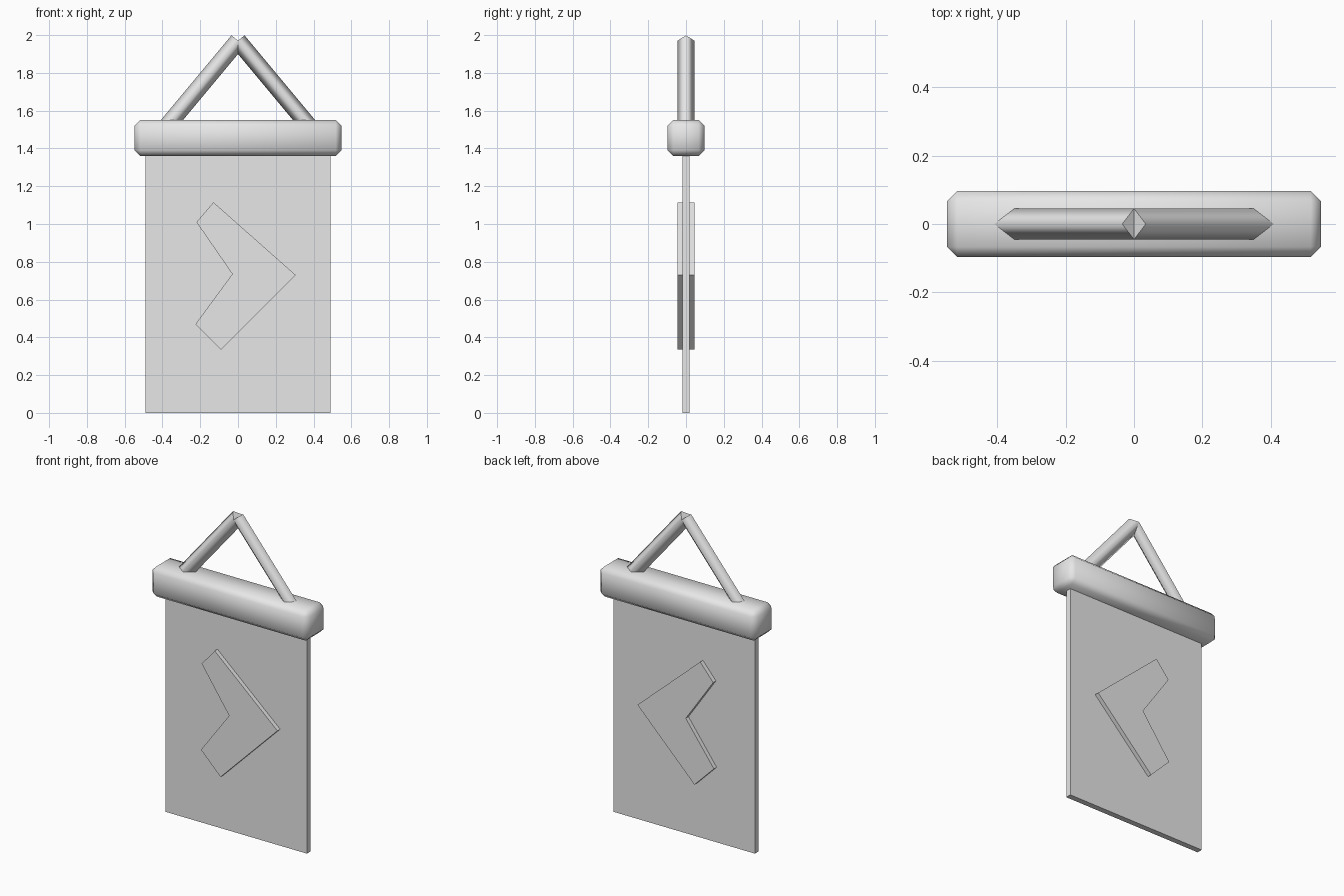
import bpy
import bmesh
from mathutils import Vector

cube = bpy.data.objects.get("Cube")
if cube:
    bpy.data.objects.remove(cube, do_unlink=True)

grey = bpy.data.materials.new("plain grey")
grey.use_nodes = True
grey.diffuse_color = (0.8, 0.8, 0.8, 1)
grey.node_tree.nodes["Principled BSDF"].inputs["Base Color"].default_value = grey.diffuse_color


def finish(name, bm):
    """Turn a bmesh into a named object in the grey material."""
    bmesh.ops.recalc_face_normals(bm, faces=bm.faces)
    mesh = bpy.data.meshes.new(name)
    bm.to_mesh(mesh)
    bm.free()
    mesh.materials.append(grey)
    obj = bpy.data.objects.new(name, mesh)
    bpy.context.collection.objects.link(obj)
    return obj


def slab(name, outline, half_depth):
    """Extrude an x-z outline equally to the front and back."""
    bm = bmesh.new()
    face = bm.faces.new([bm.verts.new((x, -half_depth, z)) for x, z in outline])
    extruded = bmesh.ops.extrude_face_region(bm, geom=[face])["geom"]
    moved = [v for v in extruded if isinstance(v, bmesh.types.BMVert)]
    bmesh.ops.translate(bm, verts=moved, vec=(0, 2 * half_depth, 0))
    return finish(name, bm)


def rod(name, start, end, radius):
    """Four-sided rod with a diamond section, smooth sides and flat ends."""
    start, end = Vector(start), Vector(end)
    across = Vector((0, 1, 0))
    up = (end - start).normalized().cross(across)
    corners = [across * radius, up * radius, -across * radius, -up * radius]
    bm = bmesh.new()
    rings = [[bm.verts.new(p + c) for c in corners] for p in (start, end)]
    for ring in rings:
        cap = bm.faces.new(ring)
        for edge in cap.edges:
            edge.smooth = False
    for i in range(4):
        j = (i + 1) % 4
        side = bm.faces.new((rings[0][i], rings[0][j], rings[1][j], rings[1][i]))
        side.smooth = True
    return finish(name, bm)


# Hanging cloth panel, reaching up into the bar
slab("cloth_panel", [(-0.49, 0), (0.49, 0), (0.49, 1.42), (-0.49, 1.42)], 0.018)

# Raised arrow emblem passing through the cloth
slab("arrow_emblem", [(-0.13, 1.115), (0.305, 0.73), (-0.09, 0.335),
                      (-0.225, 0.47), (-0.03, 0.735), (-0.22, 1.01)], 0.045)

# Chamfered, softly shaded top bar
bar = slab("top_bar", [(-0.547, 1.36), (0.547, 1.36), (0.547, 1.55), (-0.547, 1.55)], 0.097)
bevel = bar.modifiers.new("chamfer", "BEVEL")
bevel.width = 0.03
bevel.segments = 1
bevel.limit_method = "NONE"
for poly in bar.data.polygons:
    poly.use_smooth = True

# Pair of hanger rods meeting at the peak
for label, s in (("left", 1), ("right", -1)):
    rod(label + "_hanger_rod", (s * 0.41, 0, 1.478), (0, 0, 1.97), 0.045)
